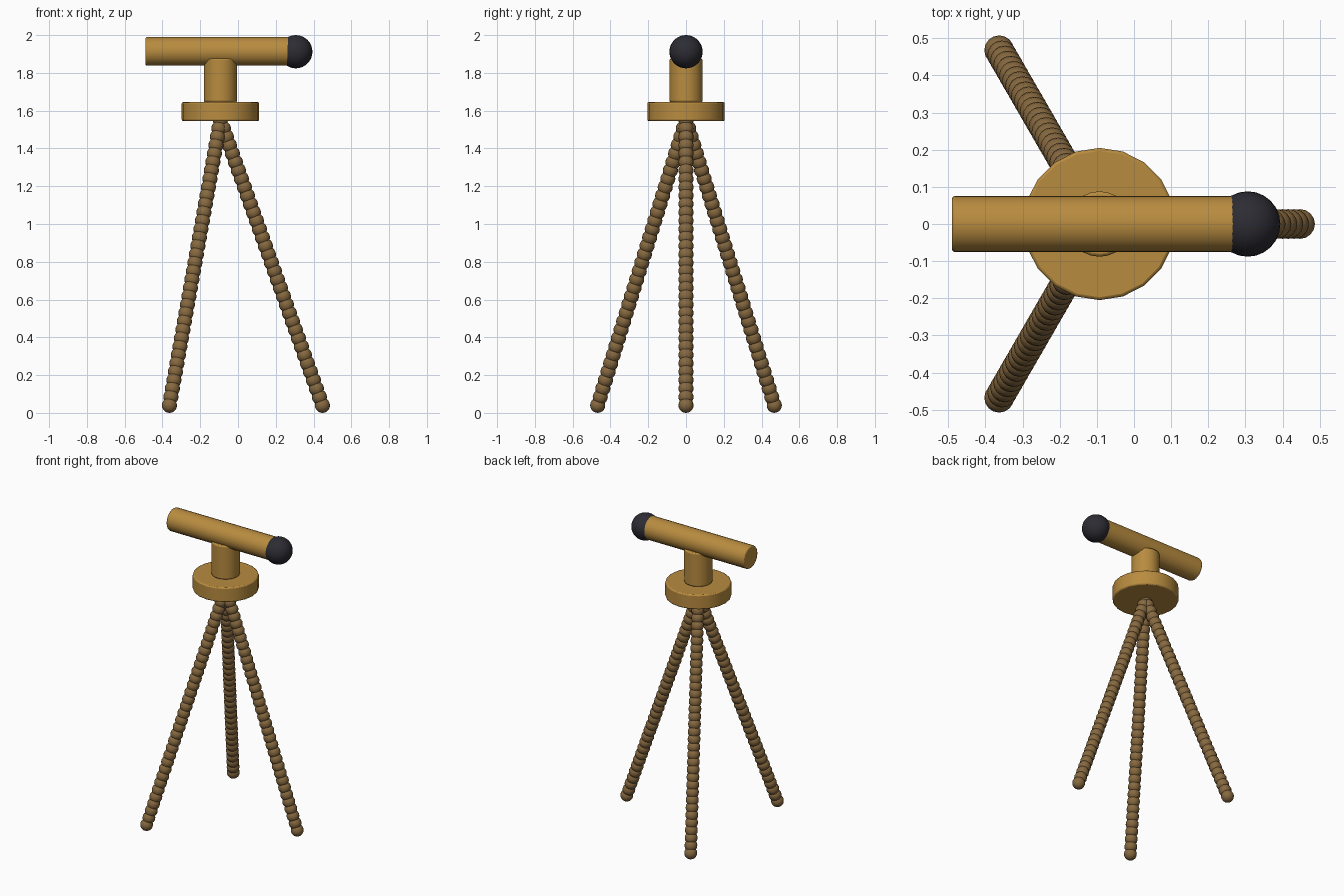
import bpy
from math import pi, cos, sin, radians
from mathutils import Vector

cube = bpy.data.objects.get("Cube")
if cube:
    bpy.data.objects.remove(cube, do_unlink=True)


def material(name, rgb):
    m = bpy.data.materials.new(name)
    m.use_nodes = True
    color = (*rgb, 1)
    m.diffuse_color = color
    m.node_tree.nodes["Principled BSDF"].inputs["Base Color"].default_value = color
    return m


brass = material("brass", (0.48, 0.26, 0.05))
bronze = material("bronze brown", (0.24, 0.14, 0.05))
black = material("dark slate", (0.025, 0.025, 0.033))


def finish(name, mat, bevel=0):
    ob = bpy.context.object
    ob.name = name
    ob.data.materials.append(mat)
    if bevel:
        mod = ob.modifiers.new("Soft rim", "BEVEL")
        mod.width = bevel
        mod.segments = 2
        mod.limit_method = "ANGLE"
        mod.angle_limit = radians(40)
    bpy.ops.object.shade_smooth_by_angle(angle=radians(35))
    return ob


def cylinder(name, radius, depth, location, sides, rotation=(0, 0, 0), bevel=0.008):
    bpy.ops.mesh.primitive_cylinder_add(vertices=sides, radius=radius, depth=depth,
                                        location=location, rotation=rotation)
    return finish(name, brass, bevel)


AXIS_X = -0.093

# Mounting plate, neck and horizontal tube
cylinder("mount_plate", 0.205, 0.1, (AXIS_X, 0, 1.595), 20)
cylinder("neck", 0.088, 0.23, (AXIS_X, 0, 1.76), 24)
cylinder("tube", 0.076, 0.79, (-0.095, 0, 1.914), 24, (0, pi / 2, 0))

# Ball on the end of the tube
bpy.ops.mesh.primitive_uv_sphere_add(segments=24, ring_count=16, radius=0.088,
                                     location=(0.306, 0, 1.912))
finish("end_ball", black)

# Three splayed legs, each a string of overlapping beads
BEADS = 35
apex = Vector((AXIS_X, 0, 1.55))
bead_mesh = None
for name, angle in (("left_leg", 0), ("back_leg", 120), ("front_leg", 240)):
    a = radians(angle)
    foot = Vector((AXIS_X + 0.54 * cos(a), 0.54 * sin(a), 0.04))
    leg = bpy.data.objects.new(name, None)
    leg.hide_render = True
    bpy.context.collection.objects.link(leg)
    for i in range(BEADS):
        spot = apex.lerp(foot, i / (BEADS - 1))
        if bead_mesh is None:
            bpy.ops.mesh.primitive_uv_sphere_add(segments=16, ring_count=10,
                                                 radius=0.04, location=spot)
            bead = finish(name + "_bead", bronze)
            bead_mesh = bead.data
        else:
            bead = bpy.data.objects.new(name + "_bead", bead_mesh)
            bead.location = spot
            bpy.context.collection.objects.link(bead)
        bead.parent = leg
